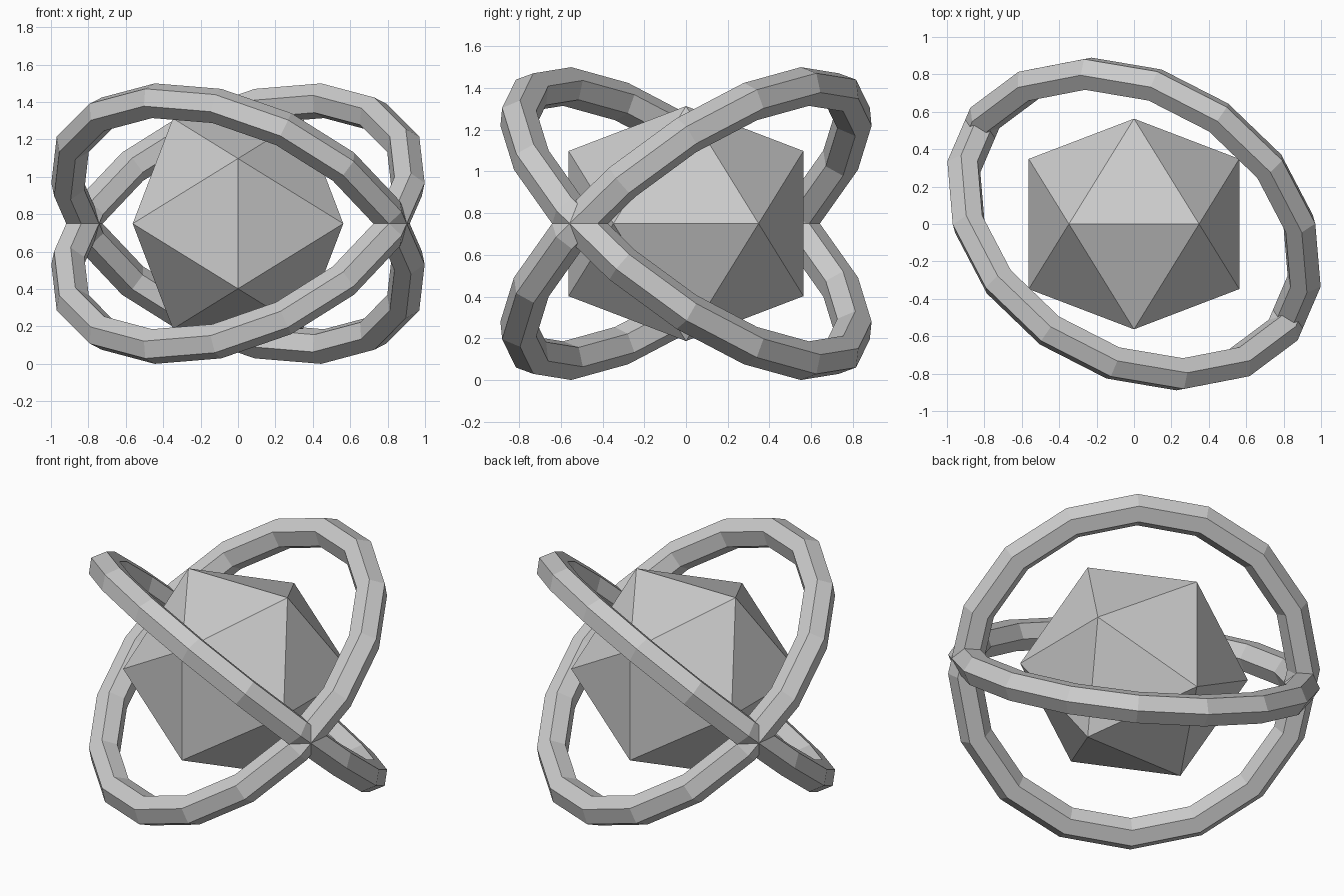
import bpy
import bmesh
import math
from mathutils import Matrix, Vector

cube = bpy.data.objects.get("Cube")
if cube:
    bpy.data.objects.remove(cube, do_unlink=True)

CENTRE = Vector((0, 0, 0.75))


def make_material(name, colour):
    mat = bpy.data.materials.new(name)
    mat.use_nodes = True
    mat.diffuse_color = colour
    mat.node_tree.nodes["Principled BSDF"].inputs["Base Color"].default_value = colour
    return mat


grey = make_material("light grey", (0.6, 0.6, 0.6, 1))


# Faceted core: the hull of three golden rectangles
def make_core(name, long_half):
    short_half = long_half / ((1 + math.sqrt(5)) / 2)
    bm = bmesh.new()
    for s in (-1, 1):
        for t in (-1, 1):
            p, q = s * long_half, t * short_half
            for corner in ((p, q, 0), (0, p, q), (q, 0, p)):
                bm.verts.new(corner)
    bmesh.ops.convex_hull(bm, input=bm.verts)
    bmesh.ops.recalc_face_normals(bm, faces=bm.faces)
    mesh = bpy.data.meshes.new(name)
    bm.to_mesh(mesh)
    bm.free()
    core = bpy.data.objects.new(name, mesh)
    core.location = CENTRE
    bpy.context.collection.objects.link(core)
    mesh.materials.append(grey)


# Orbit ring: low-poly torus tilted about a shared horizontal line
def make_ring(name, heading):
    bpy.ops.mesh.primitive_torus_add(major_segments=16, minor_segments=6,
                                     major_radius=0.98, minor_radius=0.095)
    ring = bpy.context.object
    ring.name = name
    turn = Matrix.Rotation(math.radians(heading), 4, "Z")
    tilt = Matrix.Rotation(math.radians(42.3), 4, "X")
    spin = Matrix.Rotation(math.radians(-5), 4, "Z")
    ring.data.transform(turn @ tilt @ spin)
    ring.location = CENTRE
    ring.data.materials.append(grey)
    bpy.ops.object.shade_flat()


make_core("faceted_core", 0.563)
make_ring("back_high_ring", -31.7)
make_ring("front_high_ring", 180 - 31.7)
